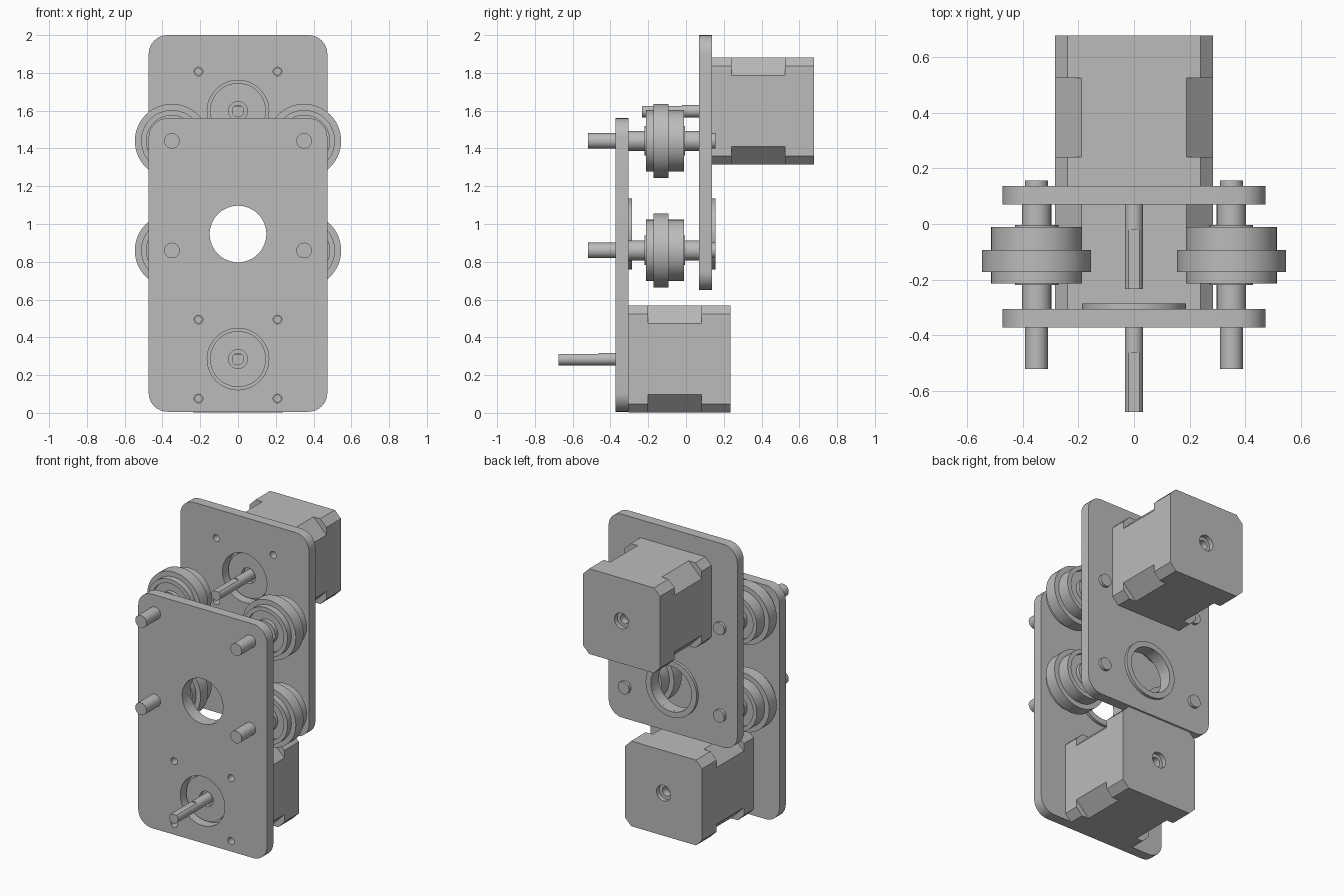
import bpy, bmesh, math
from mathutils import Vector, Matrix

cube = bpy.data.objects.get("Cube")
if cube:
    bpy.data.objects.remove(cube, do_unlink=True)

grey = bpy.data.materials.new("plain grey")
grey.use_nodes = True
GREY = (0.5, 0.5, 0.5, 1)
grey.diffuse_color = GREY
grey.node_tree.nodes["Principled BSDF"].inputs["Base Color"].default_value = GREY


def finish(name, bm):
    bmesh.ops.recalc_face_normals(bm, faces=bm.faces)
    mesh = bpy.data.meshes.new(name)
    bm.to_mesh(mesh)
    bm.free()
    mesh.materials.append(grey)
    shade(mesh)
    obj = bpy.data.objects.new(name, mesh)
    bpy.context.collection.objects.link(obj)
    return obj


def shade(mesh):
    mesh.shade_smooth()
    mesh.set_sharp_from_angle(angle=math.radians(30))


def prism(name, outline, y0, y1):
    """Extrude an x-z outline along y."""
    bm = bmesh.new()
    face = bm.faces.new([bm.verts.new((x, y0, z)) for x, z in outline])
    ext = bmesh.ops.extrude_face_region(bm, geom=[face])["geom"]
    verts = [v for v in ext if isinstance(v, bmesh.types.BMVert)]
    bmesh.ops.translate(bm, verts=verts, vec=(0, y1 - y0, 0))
    return finish(name, bm)


def circle(cx, cz, r, n=48):
    return [(cx + r * math.cos(2 * math.pi * i / n),
             cz + r * math.sin(2 * math.pi * i / n)) for i in range(n)]


def rod(name, cx, cz, r, y0, y1):
    return prism(name, circle(cx, cz, r), y0, y1)


def lathe(name, profile, cx, cz):
    """Turn a closed (radius, y) profile about a y axis."""
    bm = bmesh.new()
    verts = [bm.verts.new((r, y, 0)) for r, y in profile]
    edges = [bm.edges.new((a, b)) for a, b in zip(verts, verts[1:] + verts[:1])]
    bmesh.ops.spin(bm, geom=verts + edges, cent=(0, 0, 0), axis=(0, 1, 0),
                   angle=2 * math.pi, steps=64)
    bmesh.ops.remove_doubles(bm, verts=bm.verts, dist=0.0001)
    bmesh.ops.translate(bm, verts=bm.verts, vec=(cx, 0, cz))
    return finish(name, bm)


def cut(obj, cutters):
    """Subtract the cutters, bake the result and remove them."""
    for c in cutters:
        c.hide_render = True
        mod = obj.modifiers.new("cut", "BOOLEAN")
        mod.operation, mod.solver, mod.object = "DIFFERENCE", "EXACT", c
    deps = bpy.context.evaluated_depsgraph_get()
    mesh = bpy.data.meshes.new_from_object(obj.evaluated_get(deps))
    obj.modifiers.clear()
    obj.data = mesh
    shade(mesh)
    for c in cutters:
        bpy.data.objects.remove(c, do_unlink=True)


def rounded(hw, z0, z1, r, n=8):
    pts = []
    corners = [(hw - r, z1 - r), (r - hw, z1 - r), (r - hw, z0 + r), (hw - r, z0 + r)]
    for q, (cx, cz) in enumerate(corners):
        for i in range(n + 1):
            a = math.pi / 2 * (q + i / n)
            pts.append((cx + r * math.cos(a), cz + r * math.sin(a)))
    return pts


HALF, CHAMFER, NOTCH, SCREW = 0.283, 0.045, 0.095, 0.209
SIGNS = [(sx, sz) for sx in (-1, 1) for sz in (-1, 1)]
PLATE = 0.067
HOLE_Z = 0.947


def plate(name, y0, z0, z1, motor_z):
    obj = prism(name, rounded(0.473, z0, z1, 0.1), y0, y0 + PLATE)
    a, b = y0 - 0.1, y0 + PLATE + 0.1
    cutters = [rod("hole", 0, HOLE_Z, 0.15, a, b), rod("hole", 0, motor_z, 0.163, a, b)]
    cutters += [rod("hole", sx * SCREW, motor_z + sz * SCREW, 0.023, a, b) for sx, sz in SIGNS]
    cut(obj, cutters)
    # raised collar behind the large hole
    y = y0 + PLATE
    lathe(name + "_collar", [(0.15, y), (0.187, y), (0.187, y + 0.019), (0.15, y + 0.019)],
          0, HOLE_Z)


def motor(name, y, z):
    # body with chamfered long edges, cut deeper in the middle
    h, c = HALF, HALF - CHAMFER
    outline = [(h, -c), (h, c), (c, h), (-c, h), (-h, c), (-h, -c), (-c, -h), (c, -h)]
    body = prism(name + "_body", [(px, z + pz) for px, pz in outline], y, y + 0.54)
    cutters = []
    e, k = h + 0.01, h - NOTCH - 0.01
    for sx, sz in SIGNS:
        tri = [(sx * px, z + sz * pz) for px, pz in ((e, e), (k, e), (e, k))]
        cutters.append(prism("notch", tri, y + 0.103, y + 0.387))
        cutters.append(rod("screw", sx * SCREW, z + sz * SCREW, 0.018, y - 0.1, y + 0.06))
    cutters.append(rod("bore", 0, z, 0.052, y + 0.51, y + 0.6))
    cutters.append(rod("bore", 0, z, 0.03, y + 0.46, y + 0.6))
    cut(body, cutters)
    # front boss and flatted shaft
    lathe(name + "_boss", [(0.05, y), (0.148, y), (0.148, y - 0.027), (0.05, y - 0.027)], 0, z)
    shaft = rod(name + "_shaft", 0, z, 0.033, y - 0.37, y)
    flat = [(-0.1, z + 0.026), (0.1, z + 0.026), (0.1, z + 0.1), (-0.1, z + 0.1)]
    cut(shaft, [prism("flat", flat, y - 0.4, y - 0.158)])


# plates and motors
LOW_Z, HIGH_Z = 0.285, 1.598
plate("front_plate", -0.372, 0.006, 1.56, LOW_Z)
plate("rear_plate", 0.07, 0.65, 2.0, HIGH_Z)
motor("lower_motor", -0.305, LOW_Z)
motor("upper_motor", 0.137, HIGH_Z)

# flanged rollers with recessed faces, on axles with spacers
A, B = -0.213, -0.01
roller = [(0.04, A - 0.007), (0.078, A - 0.007), (0.078, A + 0.02), (0.135, A + 0.02),
          (0.135, A), (0.163, A), (0.163, -0.173), (0.196, -0.173), (0.196, -0.093),
          (0.163, -0.093), (0.163, B), (0.135, B), (0.135, B - 0.02), (0.078, B - 0.02),
          (0.078, B + 0.006), (0.04, B + 0.006)]
for side, x in (("right", -0.35), ("left", 0.35)):
    for level, z in (("lower", 0.86), ("upper", 1.44)):
        tag = f"{level}_{side}_"
        lathe(tag + "roller", roller, x, z)
        rod(tag + "axle", x, z, 0.041, -0.52, 0.157)
        rod(tag + "front_spacer", x, z, 0.053, -0.305, A - 0.007)
        rod(tag + "rear_spacer", x, z, 0.053, B + 0.006, 0.07)
